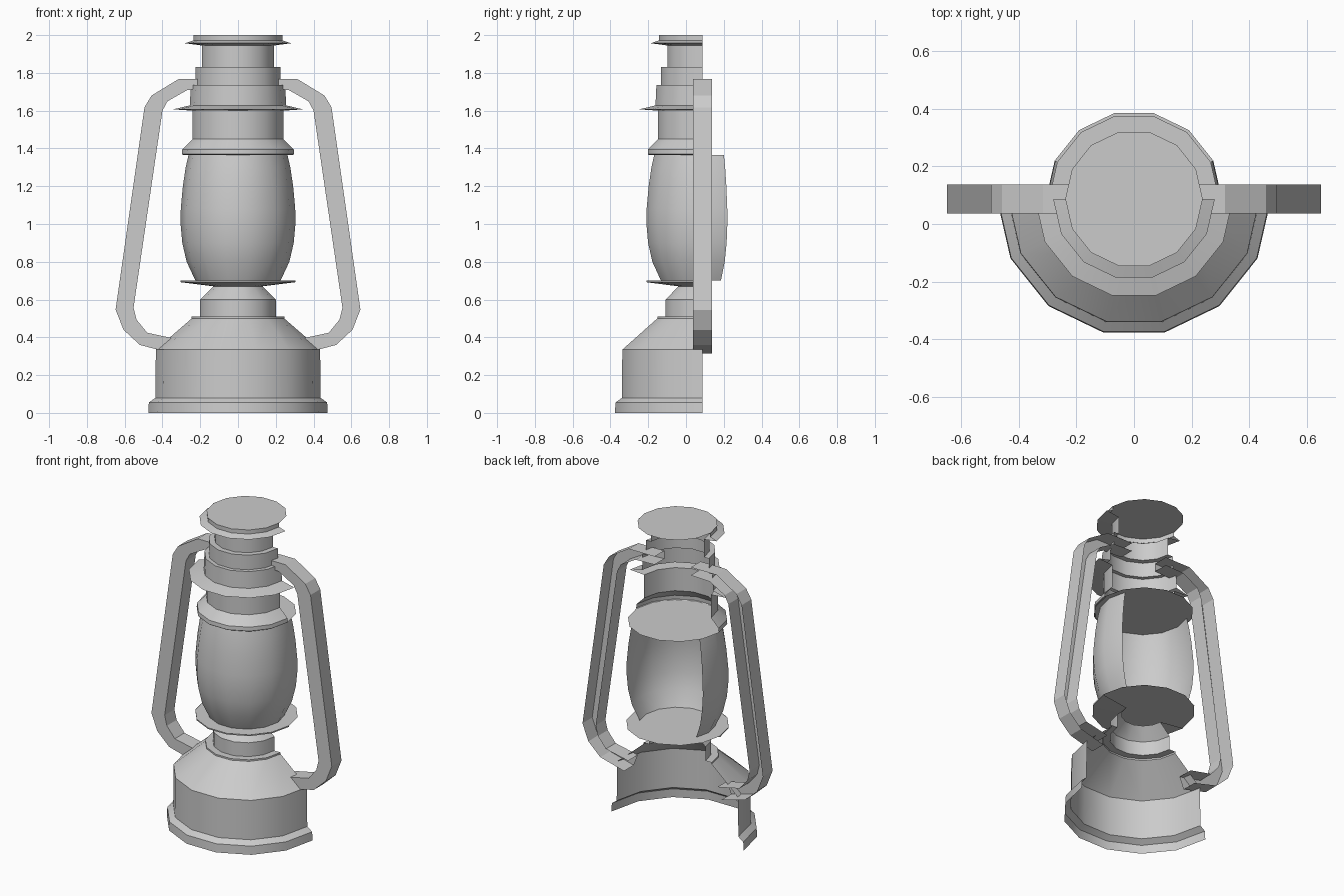
import bpy, bmesh
from math import sin, cos, pi

cube = bpy.data.objects.get("Cube")
if cube:
    bpy.data.objects.remove(cube)

SIDES = 14
STEP = 2 * pi / SIDES
AXIS_Y = 0.087

metal = bpy.data.materials.new("grey metal")
metal.use_nodes = True
GREY = (0.6, 0.6, 0.6, 1)
metal.diffuse_color = GREY
metal.node_tree.nodes["Principled BSDF"].inputs["Base Color"].default_value = GREY


def finish(name, bm, smooth=True):
    mesh = bpy.data.meshes.new(name)
    bm.to_mesh(mesh)
    bm.free()
    mesh.materials.append(metal)
    obj = bpy.data.objects.new(name, mesh)
    obj.location.y = AXIS_Y
    bpy.context.collection.objects.link(obj)
    if smooth:
        bpy.ops.object.select_all(action="DESELECT")
        obj.select_set(True)
        bpy.context.view_layer.objects.active = obj
        bpy.ops.object.shade_smooth_by_angle(angle=pi / 6)
    return obj


def shell(name, profile, extra=0):
    """Revolve a profile of (radius, height) round the front half, plus extra side panels."""
    bm = bmesh.new()
    columns = []
    for i in range(-extra, SIDES // 2 + 1 + extra):
        a = pi + i * STEP
        columns.append([bm.verts.new((r * cos(a), r * sin(a), z)) for r, z in profile])
    for a, b in zip(columns, columns[1:]):
        for j in range(len(profile) - 1):
            bm.faces.new((a[j], b[j], b[j + 1], a[j + 1]))
    return finish(name, bm)


def disc(name, radius, z):
    bm = bmesh.new()
    bm.faces.new([bm.verts.new((radius * cos(i * STEP), radius * sin(i * STEP), z))
                  for i in range(SIDES)])
    return finish(name, bm, False)


def handle(name, side):
    """Square channel, open at the back, swept along the side arm."""
    outer = [(.13, 1.767), (.315, 1.767), (.458, 1.68), (.495, 1.618),
             (.648, .546), (.606, .44), (.52, .36), (.35, .315)]
    inner = [(.13, 1.715), (.267, 1.71), (.373, 1.65), (.40, 1.60),
             (.553, .557), (.537, .493), (.48, .424), (.32, .39)]
    bm = bmesh.new()
    rows = []
    for (ox, oz), (ix, iz) in zip(outer, inner):
        corners = [(ox, .05, oz), (ox, -.05, oz), (ix, -.05, iz), (ix, .05, iz)]
        rows.append([bm.verts.new((side * x, y, z)) for x, y, z in corners])
    for a, b in zip(rows, rows[1:]):
        for j in range(3):
            quad = (a[j], a[j + 1], b[j + 1], b[j])
            bm.faces.new(quad if side < 0 else quad[::-1])
    return finish(name, bm, False)


# Fuel tank and neck
shell("fuel_tank", [(.475, 0), (.472, .055), (.437, .08), (.435, .335), (.245, .5),
                    (.245, .51), (.2, .51), (.2, .6), (.14, .66), (.13, .67)])
# Burner plate under the glass
shell("burner_plate", [(.13, .67), (.305, .692), (.305, .7)])
disc("burner_floor", .305, .698)
# Glass globe wraps one panel further round each side
shell("glass_globe", [(.225, .7), (.272, .8), (.295, .9), (.304, 1.0), (.303, 1.08),
                      (.292, 1.2), (.277, 1.3), (.262, 1.365)], extra=1)
# Collar and chimney hood
disc("globe_lid", .295, 1.367)
shell("collar", [(.29, 1.365), (.297, 1.37), (.295, 1.395), (.24, 1.45), (.24, 1.6)])
shell("hood", [(.24, 1.6), (.343, 1.607), (.255, 1.628), (.25, 1.735),
               (.225, 1.735), (.225, 1.83), (.19, 1.83), (.19, 1.945)])
# Top cap
shell("cap_rim", [(.19, 1.945), (.28, 1.957), (.235, 1.972), (.235, 2.0)])
disc("cap_top", .238, 2.0)
# Side arms
handle("left_handle", 1)
handle("right_handle", -1)
